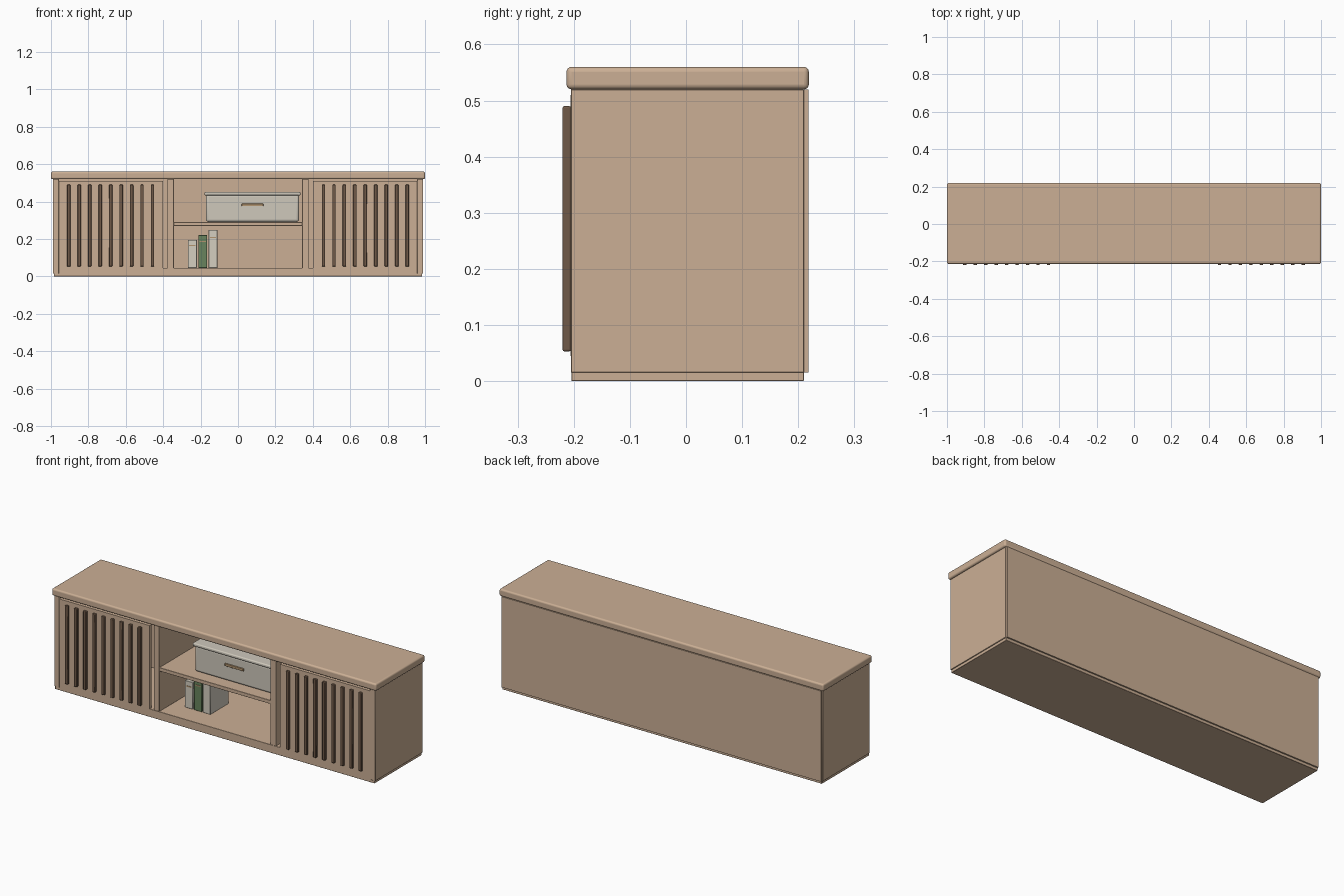
import bpy, bmesh
from mathutils import Vector

if "Cube" in bpy.data.objects:
    bpy.data.objects.remove(bpy.data.objects["Cube"])


def material(name, rgb):
    m = bpy.data.materials.new(name)
    m.diffuse_color = (*rgb, 1)
    m.use_nodes = True
    m.node_tree.nodes["Principled BSDF"].inputs["Base Color"].default_value = m.diffuse_color
    return m


OAK = material("oak", (0.60, 0.43, 0.30))
WALNUT = material("walnut", (0.16, 0.10, 0.065))
LINEN = material("linen", (0.62, 0.58, 0.50))
PAPER = material("paper", (0.66, 0.62, 0.53))
GREEN = material("green_cloth", (0.14, 0.23, 0.11))
TAN = material("tan_pull", (0.45, 0.30, 0.16))


def box(name, x, y, z, mat, bevel=0.0, segments=3):
    """Box from (min, max) ranges with an optional rounded edge."""
    lo, hi = Vector((x[0], y[0], z[0])), Vector((x[1], y[1], z[1]))
    bm = bmesh.new()
    bmesh.ops.create_cube(bm, size=1)
    for v in bm.verts:
        v.co = (lo + hi) / 2 + v.co * (hi - lo)
    me = bpy.data.meshes.new(name)
    bm.to_mesh(me)
    bm.free()
    me.materials.append(mat)
    ob = bpy.data.objects.new(name, me)
    bpy.context.collection.objects.link(ob)
    if bevel:
        mod = ob.modifiers.new("round", 'BEVEL')
        mod.width, mod.segments = bevel, segments
        bpy.ops.object.select_all(action='DESELECT')
        ob.select_set(True)
        bpy.context.view_layer.objects.active = ob
        bpy.ops.object.shade_smooth_by_angle()
    return ob


def span(s, a, b):
    """Mirror an x range to side s."""
    return tuple(sorted((s * a, s * b)))


# Carcass
box("top_panel", (-1, 1), (-0.213, 0.219), (0.52, 0.56), OAK, 0.009, 4)
box("bottom_panel", (-0.985, 0.985), (-0.204, 0.21), (0, 0.045), OAK, 0.001, 1)
box("back_panel", (-0.985, 0.985), (0.21, 0.218), (0.015, 0.52), OAK)
box("shelf", (-0.345, 0.345), (-0.202, 0.21), (0.27, 0.29), OAK, 0.001, 1)

# Sides, dividers and slatted doors, mirrored left and right
for s, side in ((-1, "left"), (1, "right")):
    box(side + "_side_panel", span(s, 0.958, 0.99), (-0.205, 0.21), (0.015, 0.52), OAK, 0.001, 1)
    box(side + "_divider", span(s, 0.343, 0.377), (-0.204, 0.21), (0.045, 0.52), OAK, 0.001, 1)
    box(side + "_door", span(s, 0.402, 0.958), (-0.206, -0.186), (0.045, 0.51), OAK)
    for i in range(9):
        c = 0.457 + i * 0.056
        box(f"{side}_slat_{i + 1}", span(s, c - 0.009, c + 0.009),
            (-0.22, -0.205), (0.053, 0.49), WALNUT, 0.003, 2)

# Storage box on the shelf
box("storage_box", (-0.171, 0.326), (-0.14, 0.12), (0.292, 0.438), LINEN, 0.012)
box("storage_box_lid", (-0.179, 0.334), (-0.147, 0.127), (0.433, 0.451), LINEN, 0.006)
box("storage_box_pull", (0.02, 0.135), (-0.147, -0.138), (0.375, 0.389), TAN, 0.002, 2)

# Books on the floor of the niche, each with a spine band
for i, (c, top, band, mat) in enumerate(((-0.244, 0.195, 0.163, PAPER),
                                         (-0.188, 0.221, 0.183, GREEN),
                                         (-0.134, 0.249, 0.205, PAPER))):
    box(f"book_{i + 1}", (c - 0.0235, c + 0.0235), (-0.085, 0.075), (0.045, top), mat, 0.0015, 1)
    box(f"book_{i + 1}_band", (c - 0.017, c + 0.017), (-0.0865, -0.084), (band, band + 0.006), TAN)
